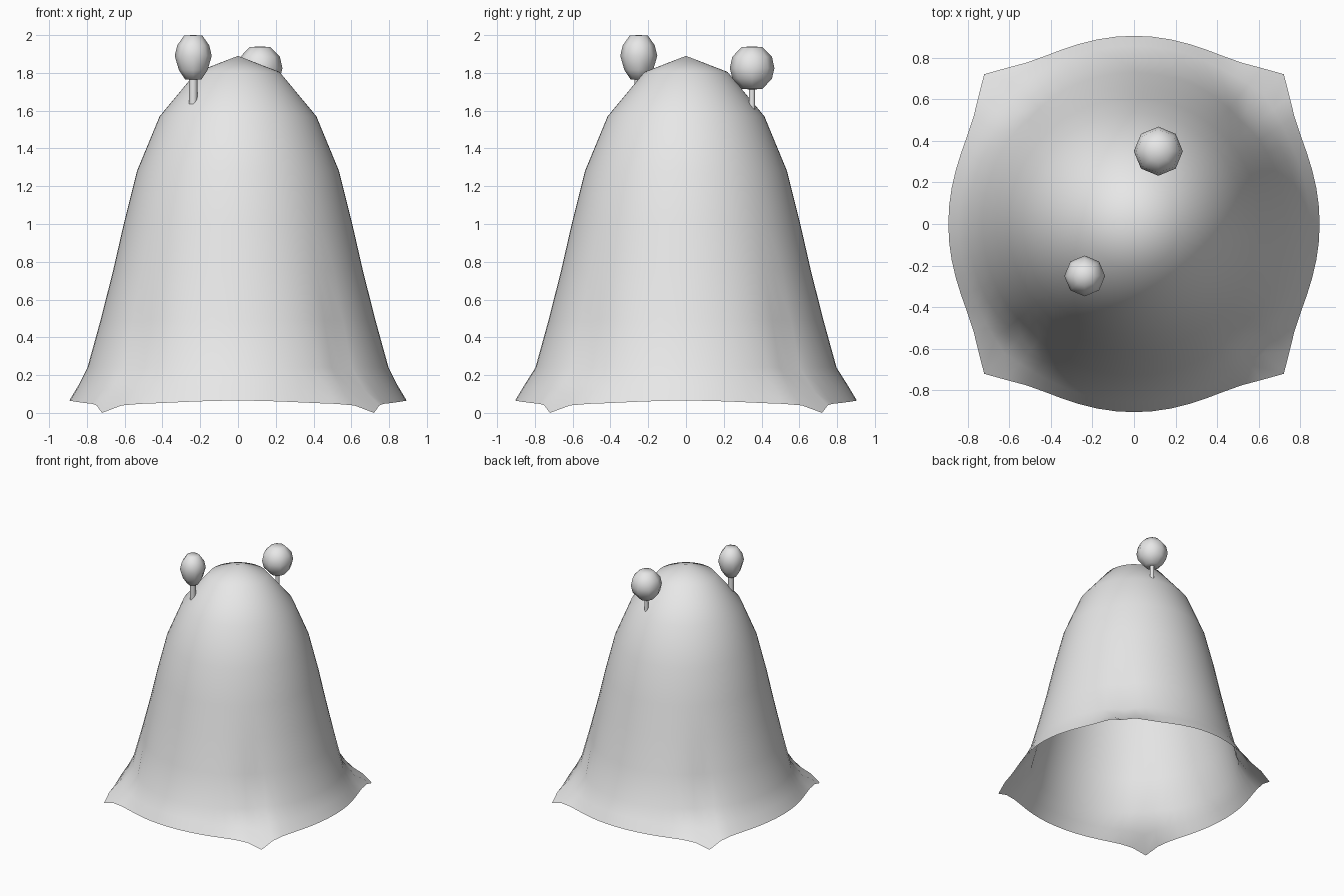
import bpy
import bmesh
from math import pi, cos, sin, exp, degrees, atan2

cube = bpy.data.objects.get("Cube")
if cube:
    bpy.data.objects.remove(cube, do_unlink=True)

grey = bpy.data.materials.new("light_grey")
grey.use_nodes = True
grey.diffuse_color = (0.8, 0.8, 0.8, 1)
grey.node_tree.nodes["Principled BSDF"].inputs["Base Color"].default_value = (0.8, 0.8, 0.8, 1)


def lathe(name, profile, segments, centre=(0, 0), shape=None, capped=False):
    """Spin (radius, z) points, listed top down, into a smooth surface."""
    bm = bmesh.new()
    rings = []
    for row, (r, z) in enumerate(profile):
        if r == 0:
            rings.append([bm.verts.new((*centre, z))] * segments)
            continue
        ring = []
        for i in range(segments):
            a = 2 * pi * i / segments
            rr, zz = shape(row, a, r, z) if shape else (r, z)
            ring.append(bm.verts.new((centre[0] + rr * cos(a), centre[1] + rr * sin(a), zz)))
        rings.append(ring)
    for up, low in zip(rings, rings[1:]):
        for i in range(segments):
            j = (i + 1) % segments
            corners = [up[i], low[i], low[j], up[j]]
            bm.faces.new(list(dict.fromkeys(corners)))
    if capped:
        bm.faces.new(rings[0])
        bm.faces.new(rings[-1][::-1])
    for f in bm.faces:
        f.smooth = True
    mesh = bpy.data.meshes.new(name)
    bm.to_mesh(mesh)
    bm.free()
    mesh.materials.append(grey)
    obj = bpy.data.objects.new(name, mesh)
    bpy.context.collection.objects.link(obj)
    return obj


# Draped cloth: round on top, tucked in and then flared at four hem corners
CLOTH = [(0, 1.89), (0.22, 1.805), (0.415, 1.57), (0.535, 1.28), (0.605, 1.0),
         (0.662, 0.75), (0.728, 0.49), (0.797, 0.24), (0.845, 0.145), (0.893, 0.065)]
TUCK = {5: -0.005, 6: -0.015, 7: -0.03, 8: 0.03, 9: 0.12}
DROP = {7: 0.01, 8: 0.03, 9: 0.045}


def drape(row, a, r, z):
    d = abs(degrees(a) % 90 - 45)
    flare = exp(-(d / 9) ** 1.3)
    r += TUCK.get(row, 0) * flare
    if row >= 8:
        r += 0.012 * sin(a) ** 2
        z -= 0.02 * sin(2 * a) ** 2
    z -= DROP.get(row, 0) * exp(-(d / 4) ** 2)
    return r, z


lathe("draped_cloth", CLOTH, 64, shape=drape)

# Two eyeballs on stalks: the front one is egg shaped, the back one round
EGG = [(0, 2.0), (0.048, 1.998), (0.085, 1.945), (0.098, 1.89), (0.076, 1.815), (0.043, 1.765), (0, 1.763)]
BALL = [(0, 1.94), (0.055, 1.937), (0.105, 1.885), (0.118, 1.825), (0.105, 1.77), (0.055, 1.715), (0, 1.712)]
for side, outline, centre, radius, foot in (
        ("front", EGG, (-0.237, -0.25), 0.022, 1.635),
        ("back", BALL, (0.117, 0.35), 0.016, 1.59)):
    lathe(side + "_eyeball", outline, 8, centre)
    stalk = lathe(side + "_eye_stalk", [(radius, outline[-1][1] + 0.02), (radius, foot)], 12, centre, capped=True)
    for f in stalk.data.polygons:
        f.use_smooth = len(f.vertices) == 4
